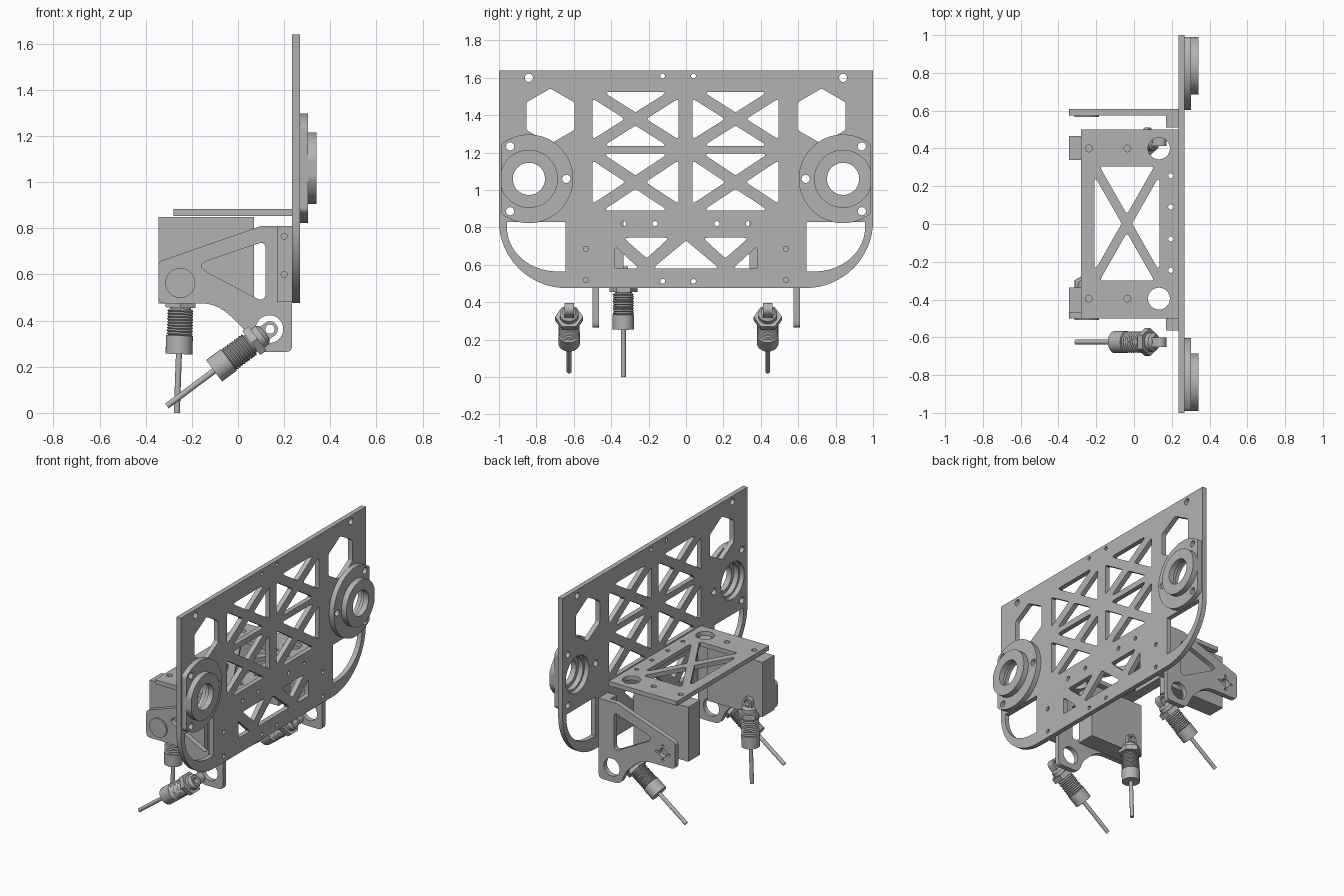
import bpy, bmesh
from math import sin, cos, tan, pi, atan2, hypot, radians
from mathutils import Matrix, Vector

if "Cube" in bpy.data.objects:
    bpy.data.objects.remove(bpy.data.objects["Cube"], do_unlink=True)

grey = bpy.data.materials.new("machined grey")
grey.use_nodes = True
grey.diffuse_color = (0.45, 0.45, 0.45, 1)
grey.node_tree.nodes["Principled BSDF"].inputs["Base Color"].default_value = grey.diffuse_color

# Sheet orientation: local (u, v, thickness) to world
PLANES = {
    "xy": Matrix.Identity(4),
    "yz": Matrix(((0, 0, 1, 0), (1, 0, 0, 0), (0, 1, 0, 0), (0, 0, 0, 1))),
    "xz": Matrix(((1, 0, 0, 0), (0, 0, -1, 0), (0, 1, 0, 0), (0, 0, 0, 1))),
}
NORMALS = {"xy": Vector((0, 0, 1)), "yz": Vector((1, 0, 0)), "xz": Vector((0, 1, 0))}


def add_object(name, mesh):
    mesh.name = name
    mesh.materials.clear()
    mesh.materials.append(grey)
    obj = bpy.data.objects.new(name, mesh)
    bpy.context.collection.objects.link(obj)
    bpy.ops.object.select_all(action="DESELECT")
    obj.select_set(True)
    bpy.context.view_layer.objects.active = obj
    bpy.ops.object.shade_smooth_by_angle(angle=radians(32))
    return obj


def sheet(name, plane, loops, low, high, place=None):
    """Flat part: the first loop is the outline, the others are holes."""
    curve = bpy.data.curves.new(name, "CURVE")
    curve.dimensions = "2D"
    curve.fill_mode = "BOTH"
    curve.extrude = (high - low) / 2
    for loop in loops:
        spline = curve.splines.new("POLY")
        spline.points.add(len(loop) - 1)
        for point, (u, v) in zip(spline.points, loop):
            point.co = (u, v, 0, 1)
        spline.use_cyclic_u = True
    temp = bpy.data.objects.new(name, curve)
    bpy.context.collection.objects.link(temp)
    graph = bpy.context.evaluated_depsgraph_get()
    mesh = bpy.data.meshes.new_from_object(temp.evaluated_get(graph))
    bpy.data.objects.remove(temp)
    bpy.data.curves.remove(curve)
    mesh.transform(Matrix.Translation(NORMALS[plane] * (low + high) / 2) @ PLANES[plane])
    if place:
        mesh.transform(place)
    bm = bmesh.new()
    bm.from_mesh(mesh)
    bmesh.ops.remove_doubles(bm, verts=bm.verts, dist=1e-5)
    bmesh.ops.recalc_face_normals(bm, faces=bm.faces)
    bm.to_mesh(mesh)
    bm.free()
    return add_object(name, mesh)


def circle(u, v, r, n=32, start=0.0):
    return [(u + r * cos(start + 2 * pi * i / n), v + r * sin(start + 2 * pi * i / n)) for i in range(n)]


def rounded(points, r, steps=5):
    """Polygon with softened corners; r is one radius or one per corner."""
    radii = r if isinstance(r, (list, tuple)) else [r] * len(points)
    pts, out = [Vector(p) for p in points], []
    for i, p in enumerate(pts):
        a, b = pts[i - 1] - p, pts[(i + 1) % len(pts)] - p
        if radii[i] == 0:
            out.append(tuple(p))
            continue
        d = min(radii[i] / tan(a.angle(b) / 2), 0.45 * a.length, 0.45 * b.length)
        s, e = p + a.normalized() * d, p + b.normalized() * d
        for k in range(steps + 1):
            t = k / steps
            out.append(tuple(s * (1 - t) ** 2 + p * 2 * t * (1 - t) + e * t * t))
    return out


def truss(u0, u1, v0, v1, h, r=0.012):
    """Four triangular openings leaving crossed bars of half width h."""
    cu, cv, ang = (u0 + u1) / 2, (v0 + v1) / 2, atan2(v1 - v0, u1 - u0)
    du, dv = h / sin(ang), h / cos(ang)
    tris = [[(u0 + du, v), (u1 - du, v), (cu, cv + s * dv)] for v, s in ((v1, 1), (v0, -1))]
    tris += [[(u, v0 + dv), (u, v1 - dv), (cu + s * du, cv)] for u, s in ((u1, 1), (u0, -1))]
    return [rounded(t, r) for t in tris]


def mirrored(loop):
    return [(-u, v) for u, v in loop]


def quarter(cu, cv, ru, rv, n=16):
    return [(cu - ru * cos(pi / 2 * i / n), cv - rv * sin(pi / 2 * i / n)) for i in range(n + 1)]


# Main plate with trusses, corner windows and bolt holes
corner = quarter(-0.64, 0.836, 0.36, 0.36)
outline = [(-1, 1.64)] + corner + mirrored(corner)[::-1] + [(1, 1.64)]
holes = []
for u0, u1 in ((-0.50, -0.04), (0.035, 0.495)):
    holes += truss(u0, u1, 1.235, 1.525, 0.03) + truss(u0, u1, 0.89, 1.195, 0.03)
holes.append(rounded([(-0.18, 0.58), (0.18, 0.58), (0, 0.73)], 0.012))
side_holes = [
    rounded([(-0.335, 0.745), (-0.09, 0.745), (-0.21, 0.635)], 0.01),
    rounded([(-0.38, 0.70), (-0.38, 0.58), (-0.25, 0.58)], 0.01),
    rounded(circle(-0.725, 1.395, 0.148, 6, pi / 2), 0.02),
    quarter(-0.69, 0.80, 0.267, 0.235) + [(-0.645, 0.565), (-0.645, 0.83), (-0.957, 0.83)],
    circle(-0.84, 1.06, 0.125, 48),
    circle(-0.84, 1.60, 0.022, 20),
]
bolt_ring = [(-0.84 + 0.2 * cos(a), 1.06 + 0.2 * sin(a)) for a in (0, 2 * pi / 3, -2 * pi / 3)]
side_holes += [circle(u, v, 0.022, 20) for u, v in bolt_ring]
side_holes += [circle(u, v, 0.014, 16) for u, v in
               ((-0.333, 0.82), (-0.165, 0.82), (-0.535, 0.685), (-0.535, 0.52))]
for loop in side_holes:
    holes += [loop, mirrored(loop)]
holes += [circle(u, v, 0.013, 16) for u in (-0.125, 0.04) for v in (0.512, 1.61)]
sheet("main_plate", "yz", [outline] + holes, 0.235, 0.268)

# Stepped bearing flanges, cut flat at the outer edge
for side, flip in (("right", lambda l: l), ("left", mirrored)):
    clip = lambda r: [(max(u, -0.99), v) for u, v in circle(-0.84, 1.06, r, 96)]
    bolts = [circle(u, v, 0.022, 20) for u, v in bolt_ring]
    base = [clip(0.237), circle(-0.84, 1.06, 0.11, 48)] + bolts
    boss = [clip(0.155), circle(-0.84, 1.06, 0.086, 48)]
    sheet(side + "_flange", "yz", [flip(l) for l in base], 0.268, 0.303)
    sheet(side + "_flange_boss", "yz", [flip(l) for l in boss], 0.303, 0.341)

# Horizontal tray
tray = [[(-0.28, -0.5), (0.235, -0.5), (0.235, 0.5), (-0.28, 0.5)]]
tray += truss(-0.21, 0.135, -0.30, 0.305, 0.024)
for v in (-0.395, 0.4):
    tray += [circle(0.132, v, 0.058), circle(-0.24, v, 0.018, 20), circle(-0.035, v, 0.018, 20)]
tray += [circle(0.195, v, 0.014, 16) for v in (-0.245, -0.08, 0.09, 0.255)]
sheet("tray", "xy", tray, 0.853, 0.883)

# Side arms, mounting blocks, pivot discs and motor boxes
arm = rounded([(-0.345, 0.655), (0.10, 0.81), (0.235, 0.81), (0.235, 0.264), (0.07, 0.264),
               (0.03, 0.36), (-0.09, 0.475), (-0.345, 0.475)],
              [0.03, 0.05, 0, 0.03, 0.06, 0.15, 0.4, 0.03])
window = rounded([(-0.19, 0.64), (0.12, 0.745), (0.12, 0.475)], [0.03, 0.025, 0.03])
screws = [circle(-0.25 + 0.048 * cos(a), 0.563 + 0.048 * sin(a), 0.009, 12)
          for a in (0, pi / 2, pi, -pi / 2)]
block = [[(0.17, 0.48), (0.235, 0.48), (0.235, 0.81), (0.17, 0.81)],
         circle(0.2, 0.765, 0.013, 16), circle(0.2, 0.6, 0.013, 16)]
motor = [[(-0.345, 0.475), (0.07, 0.475), (0.07, 0.848), (-0.345, 0.848)]]
for side, y, box_y in (("right", -0.50, -0.462), ("left", 0.575, 0.34)):
    sheet(side + "_arm", "xz",
          [arm, window, circle(0.136, 0.363, 0.06), circle(-0.25, 0.563, 0.03)] + screws, y, y + 0.034)
    sheet(side + "_mounting_block", "xz", block, y - 0.065, y)
    sheet(side + "_pivot_disc", "xz", [circle(-0.25, 0.563, 0.065, 40)], y - 0.009, y)
    sheet(side + "_motor_box", "xz", motor, box_y, box_y + 0.127)


# Plungers: rod, threaded barrel, hex nut, cap and eyelet
def plunger(name, tip, angle):
    place = Matrix.Translation(tip) @ Matrix.Rotation(radians(angle), 4, "Y")
    profile = [(0, 0), (0.013, 0), (0.013, 0.255), (0.058, 0.255), (0.058, 0.335)]
    for i in range(9):
        z = 0.337 + i * 0.0125
        profile += [(0.051, z), (0.057, z + 0.006)]
    profile += [(0.045, 0.45), (0.045, 0.49), (0.05, 0.49), (0.05, 0.515), (0.035, 0.53), (0, 0.53)]
    bm = bmesh.new()
    verts = [bm.verts.new((r, 0, z)) for r, z in profile]
    edges = [bm.edges.new(pair) for pair in zip(verts, verts[1:])]
    bmesh.ops.spin(bm, geom=verts + edges, cent=(0, 0, 0), axis=(0, 0, 1), angle=2 * pi, steps=28)
    bmesh.ops.remove_doubles(bm, verts=bm.verts, dist=1e-5)
    bmesh.ops.create_cone(bm, cap_ends=True, segments=6, radius1=0.075, radius2=0.075, depth=0.034,
                          matrix=Matrix.Translation((0, 0, 0.473)))
    bmesh.ops.recalc_face_normals(bm, faces=bm.faces)
    mesh = bpy.data.meshes.new(name)
    bm.to_mesh(mesh)
    bm.free()
    mesh.transform(place)
    add_object(name + "_barrel", mesh)
    top = [(0.034 * cos(pi * i / 12), 0.557 + 0.034 * sin(pi * i / 12)) for i in range(13)]
    sheet(name + "_eyelet", "xz", [top + [(-0.034, 0.525), (0.034, 0.525)], circle(0, 0.557, 0.02, 20)],
          -0.025, 0.025, place)


plunger("right_plunger", (-0.308, -0.625, 0.03), 53.3)
plunger("left_plunger", (-0.308, 0.437, 0.03), 53.3)
plunger("upright_plunger", (-0.265, -0.335, 0.0), 2)
